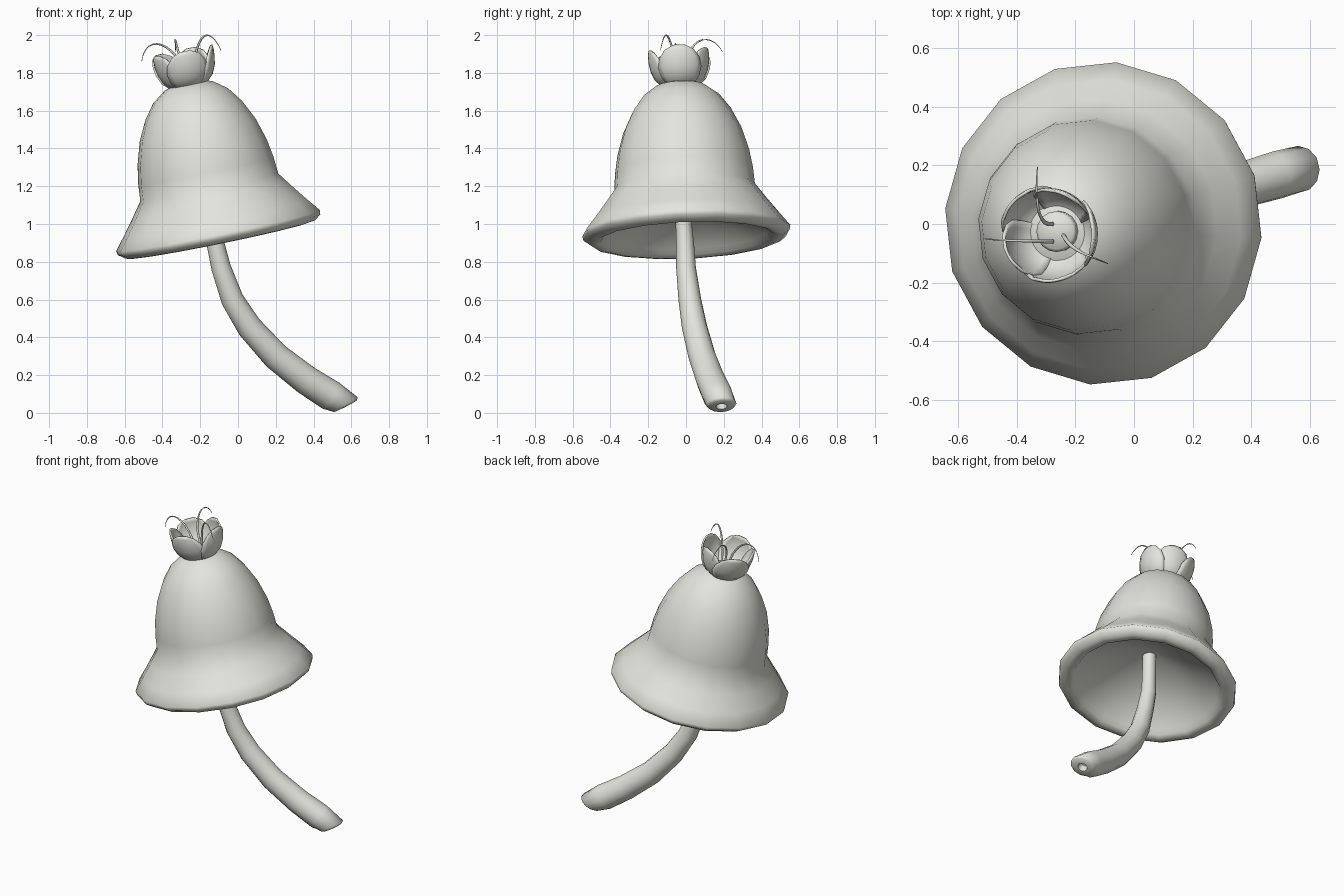
import bpy, bmesh, math
from mathutils import Vector, Matrix

cube = bpy.data.objects.get("Cube")
if cube:
    bpy.data.objects.remove(cube, do_unlink=True)

mat = bpy.data.materials.new("pale_grey")
mat.use_nodes = True
GREY = (0.78, 0.78, 0.73, 1)
mat.diffuse_color = GREY
mat.node_tree.nodes["Principled BSDF"].inputs["Base Color"].default_value = GREY

# Leaning frame shared by the cap and the flower
AXIS = Vector((-0.2, -0.04, 0.98)).normalized()
LEAN = Vector((0, 0, 1)).rotation_difference(AXIS).to_matrix().to_4x4()
FRAME = Matrix.Translation((-0.1, 0.003, 0.94)) @ LEAN


def skin(name, rings, closed=True, matrix=None, angle=60):
    """Mesh a list of rings; a one-point ring makes a pole."""
    bm = bmesh.new()
    rows = [[bm.verts.new(p) for p in ring] for ring in rings]
    for a, b in zip(rows, rows[1:]):
        n = max(len(a), len(b))
        for i in range(n if closed else n - 1):
            j = (i + 1) % n
            quad = [a[i % len(a)], a[j % len(a)], b[j % len(b)], b[i % len(b)]]
            bm.faces.new(list(dict.fromkeys(quad)))
    bmesh.ops.recalc_face_normals(bm, faces=bm.faces)
    mesh = bpy.data.meshes.new(name)
    bm.to_mesh(mesh)
    bm.free()
    mesh.materials.append(mat)
    ob = bpy.data.objects.new(name, mesh)
    bpy.context.collection.objects.link(ob)
    if matrix:
        ob.matrix_world = matrix
    bpy.ops.object.select_all(action="DESELECT")
    ob.select_set(True)
    bpy.context.view_layer.objects.active = ob
    bpy.ops.object.shade_smooth_by_angle(angle=math.radians(angle))
    return ob


def circle(r, z, sides, turn=0.0):
    if r == 0:
        return [Vector((0, 0, z))]
    steps = [turn + math.tau * i / sides for i in range(sides)]
    return [Vector((r * math.cos(t), r * math.sin(t), z)) for t in steps]


def tube(name, path, radii, sides, end=None, hole=False):
    """Round tube along a path with capped ends and an optional dimple."""
    pts = [Vector(p) for p in path]
    rings = [[pts[0]]]
    for i, (p, r) in enumerate(zip(pts, radii)):
        t = pts[min(i + 1, len(pts) - 1)] - pts[max(i - 1, 0)]
        if end and i == len(pts) - 1:
            t = Vector(end)
        t.normalize()
        u = Vector((0, 1, 0)).cross(t).normalized()
        w = t.cross(u)
        rings.append([p + u * c.x + w * c.y for c in circle(r, 0, sides)])
    if hole:
        rim = rings[-1]
        for scale, depth in ((0.85, 0.012), (0.38, 0.014), (0.3, -0.03)):
            rings.append([p + (q - p) * scale + t * depth for q in rim])
        rings.append([p - t * 0.03])
    else:
        rings.append([pts[-1]])
    return skin(name, rings, angle=75)


# Bell cap: dome, flared brim, fat rolled lip and conical underside
cap = [(0, .835), (.06, .83), (.13, .808), (.203, .755), (.262, .675), (.314, .57),
       (.35, .45), (.367, .35), (.374, .26), (.432, .18), (.497, .095), (.553, .025),
       (.549, .003), (.515, -.022), (.485, -.026), (.458, -.014), (.44, .015), (0, .25)]
skin("mushroom_cap", [circle(r, z, 16, math.radians(-5)) for r, z in cap],
     matrix=FRAME, angle=80)

# Curved stem with a slanted, dimpled foot
tube("stem",
     [(-.135, -.015, 1.2), (-.13, -.012, 1.0), (-.12, -.005, .9), (-.09, .0, .77),
      (-.03, .02, .6), (.06, .045, .455), (.2, .085, .3), (.36, .13, .175),
      (.49, .168, .092), (.563, .187, .046)],
     [.042, .043, .047, .052, .06, .067, .073, .078, .082, .08], 12,
     end=(.45, .05, -.88), hole=True)

# Flower cup: a ring of wide, overlapping petals
PETAL = [(.05, 0, .045), (.1, .018, .085), (.138, .055, .115), (.158, .1, .128),
         (.167, .145, .115), (.169, .185, .08), (.166, .208, .03)]


def petal(name, degrees, size):
    rows = []
    for r, z, half in PETAL:
        row = []
        for k in range(-4, 5):
            t = half / r * k / 4
            row.append((r * math.cos(t) * size, r * math.sin(t) * size, z))
        rows.append(row)
    turn = Matrix.Rotation(math.radians(degrees), 4, "Z")
    place = FRAME @ Matrix.Translation((0, 0, .79)) @ turn
    ob = skin(name, rows, closed=False, matrix=place, angle=80)
    thick = ob.modifiers.new("thickness", "SOLIDIFY")
    thick.thickness = 0.01


for i, (degrees, size) in enumerate(((0, 1), (70, .94), (138, 1), (208, .94), (276, .98))):
    petal(f"petal_{i + 1}", degrees, size)

# Round seed pad inside the flower
pad = [(0, .04), (.06, .036), (.07, .025), (.07, 0), (0, 0)]
skin("flower_pad", [circle(r, z, 16) for r, z in pad],
     matrix=FRAME @ Matrix.Translation((.005, .005, .825)))


# Drooping stamens: each a smooth arc from base to thin tip
def stamen(name, base, rise, peak, tip):
    a, b, c, d = map(Vector, (base, rise, peak, tip))
    path, radii = [], []
    for k in range(13):
        t = k / 12
        s = 1 - t
        path.append(a * s**3 + b * 3 * s * s * t + c * 3 * s * t * t + d * t**3)
        radii.append(.008 - .0065 * t)
    tube(name, path, radii, 6)


stamen("stamen_1", (-.28, 0, 1.79), (-.34, -.01, 1.97), (-.335, .12, 2.04), (-.33, .195, 1.91))
stamen("stamen_2", (-.28, -.06, 1.79), (-.33, -.06, 1.96), (-.49, -.055, 2.02), (-.51, -.05, 1.86))
stamen("stamen_3", (-.24, -.04, 1.79), (-.22, -.09, 2.03), (-.15, -.11, 2.05), (-.09, -.135, 1.92))
